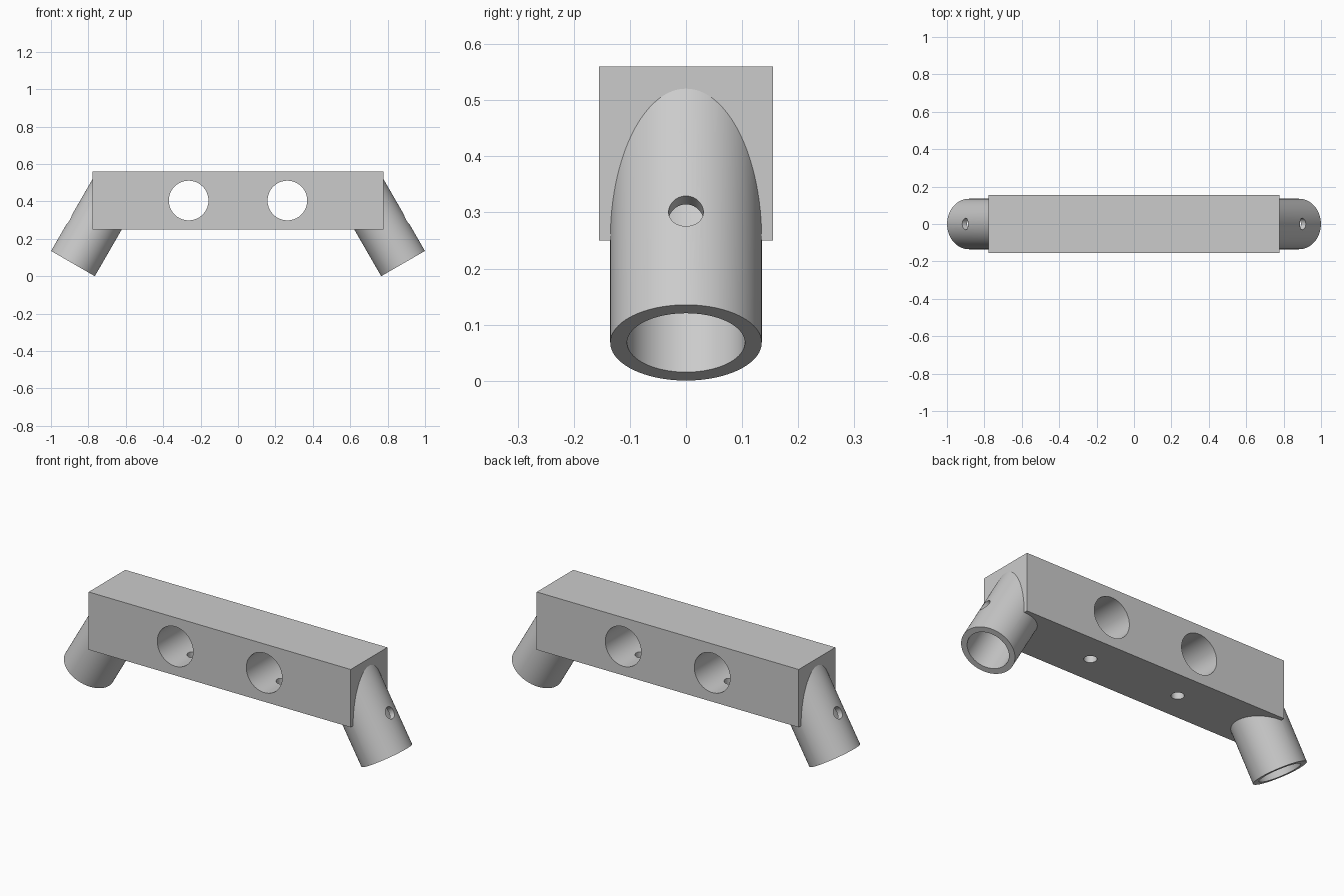
import bpy
import math
from mathutils import Vector

cube = bpy.data.objects.get("Cube")
if cube:
    bpy.data.objects.remove(cube, do_unlink=True)

# Plain grey material
GREY = (0.6, 0.6, 0.6, 1)
grey = bpy.data.materials.new("plain grey")
grey.use_nodes = True
grey.diffuse_color = GREY
grey.node_tree.nodes["Principled BSDF"].inputs["Base Color"].default_value = GREY

HALF_LENGTH, HALF_WIDTH = 0.777, 0.155
BOTTOM, TOP = 0.25, 0.56
MIDDLE = (BOTTOM + TOP) / 2
TILT = math.radians(30)


def cylinder(name, start, direction, length, radius):
    """Solid cylinder running from start along direction."""
    direction = Vector(direction).normalized()
    bpy.ops.mesh.primitive_cylinder_add(
        vertices=96, radius=radius, depth=length,
        location=Vector(start) + direction * length / 2,
        rotation=direction.to_track_quat("Z", "Y").to_euler())
    obj = bpy.context.object
    obj.name = name
    obj.data.materials.append(grey)
    return obj


def combine(target, tool, operation):
    """Apply a boolean and discard the tool."""
    mod = target.modifiers.new(operation, "BOOLEAN")
    mod.operation = operation
    mod.solver = "EXACT"
    mod.object = tool
    bpy.context.view_layer.objects.active = target
    bpy.ops.object.modifier_apply(modifier=mod.name)
    bpy.data.objects.remove(tool, do_unlink=True)


# Square crossbeam
bpy.ops.mesh.primitive_cube_add(size=2, location=(0, 0, MIDDLE))
beam = bpy.context.object
beam.name = "crossbeam_with_leg_sockets"
beam.scale = (HALF_LENGTH, HALF_WIDTH, (TOP - BOTTOM) / 2)
bpy.ops.object.transform_apply(location=True, rotation=False, scale=True)
beam.data.materials.append(grey)

for side in (-1, 1):
    mouth = Vector((side * 0.8825, 0, 0.068))
    axis = Vector((-side * math.sin(TILT), 0, math.cos(TILT)))
    outward = Vector((side * math.cos(TILT), 0, math.sin(TILT)))

    # Splayed leg socket
    combine(beam, cylinder("socket", mouth, axis, 0.48, 0.135), "UNION")
    # Socket bore
    combine(beam, cylinder("bore", mouth - axis * 0.05, axis, 0.44, 0.105),
            "DIFFERENCE")
    # Screw hole through the outer socket wall
    combine(beam, cylinder("socket_screw", mouth + axis * 0.193, outward, 0.25, 0.031),
            "DIFFERENCE")
    # Large hole through the beam
    combine(beam, cylinder("beam_hole", (side * 0.264, -0.3, MIDDLE), (0, 1, 0), 0.6, 0.106),
            "DIFFERENCE")
    # Screw hole from the underside into the large hole
    combine(beam, cylinder("beam_screw", (side * 0.264, 0, 0.15), (0, 0, 1), 0.25, 0.031),
            "DIFFERENCE")

# Smooth curved walls with crisp edges
bpy.ops.object.select_all(action="DESELECT")
beam.select_set(True)
bpy.context.view_layer.objects.active = beam
bpy.ops.object.shade_smooth_by_angle(angle=math.radians(20))
